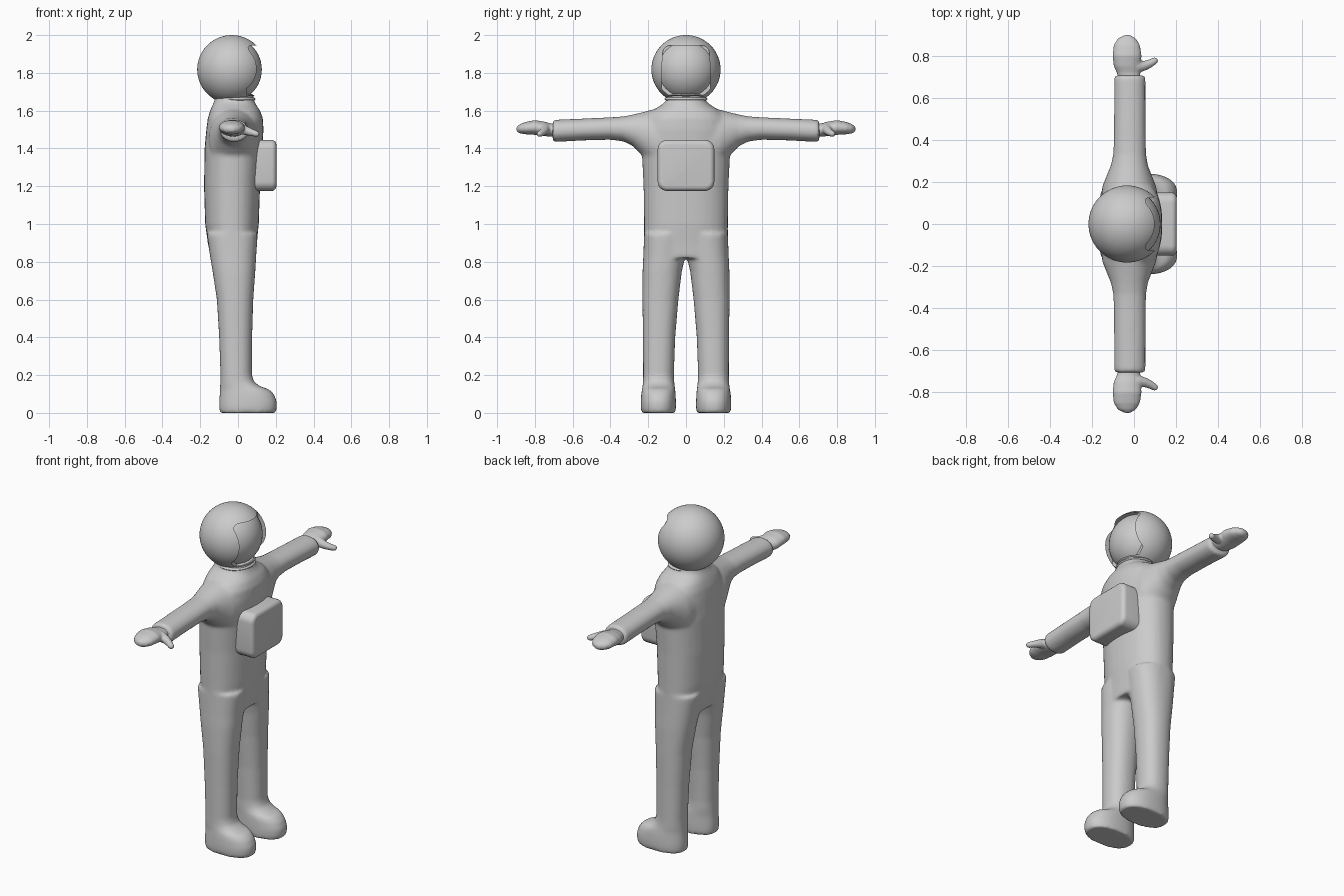
import bpy, bmesh, math
from mathutils import Matrix, Vector

if "Cube" in bpy.data.objects:
    bpy.data.objects.remove(bpy.data.objects["Cube"])

grey = bpy.data.materials.new("light_grey")
grey.diffuse_color = (0.6, 0.6, 0.6, 1)
grey.use_nodes = True
grey.node_tree.nodes["Principled BSDF"].inputs["Base Color"].default_value = grey.diffuse_color


def loft(bm, rings, axis, sign=1, power=2.3, n=32):
    """Closed tube of superellipse rings (t, x0, x1, b0, b1) along z or y."""
    loops = []
    for t, a0, a1, b0, b1 in rings:
        loop = []
        for i in range(n):
            ang = 2 * math.pi * i / n
            c, s = math.cos(ang), math.sin(ang)
            a = (a0 + a1) / 2 + (a1 - a0) / 2 * math.copysign(abs(c) ** (2 / power), c)
            b = (b0 + b1) / 2 + (b1 - b0) / 2 * math.copysign(abs(s) ** (2 / power), s)
            p = (a, sign * b, t) if axis == 'z' else (a, sign * t, b)
            loop.append(bm.verts.new(p))
        loops.append(loop)
    faces = [bm.faces.new(loops[0]), bm.faces.new(loops[-1][::-1])]
    for l0, l1 in zip(loops, loops[1:]):
        for i in range(n):
            j = (i + 1) % n
            faces.append(bm.faces.new((l0[i], l1[i], l1[j], l0[j])))
    bmesh.ops.recalc_face_normals(bm, faces=faces)


def ball(bm, centre, radii, seg=32):
    m = Matrix.Translation(centre) @ Matrix.Diagonal((*radii, 1))
    bmesh.ops.create_uvsphere(bm, u_segments=seg, v_segments=seg // 2, radius=1, matrix=m)


def box(bm, lo, hi):
    lo, hi = Vector(lo), Vector(hi)
    m = Matrix.Translation((lo + hi) / 2) @ Matrix.Diagonal((*(hi - lo), 1))
    return bmesh.ops.create_cube(bm, size=1, matrix=m)


def make(name, bm):
    me = bpy.data.meshes.new(name)
    bm.to_mesh(me)
    bm.free()
    me.materials.append(grey)
    ob = bpy.data.objects.new(name, me)
    bpy.context.collection.objects.link(ob)
    for p in me.polygons:
        p.use_smooth = True
    return ob


def fuse(ob, voxel, iterations):
    """Melt overlapping shells into one soft skin."""
    r = ob.modifiers.new("fuse", 'REMESH')
    r.mode = 'VOXEL'
    r.voxel_size = voxel
    r.use_smooth_shade = True
    s = ob.modifiers.new("soften", 'SMOOTH')
    s.factor = 0.5
    s.iterations = iterations


def sharpen(ob, angle):
    bpy.ops.object.select_all(action='DESELECT')
    ob.select_set(True)
    bpy.context.view_layer.objects.active = ob
    bpy.ops.object.shade_smooth_by_angle(angle=math.radians(angle))


# Suit: torso, legs with boots, and sleeves in one skin
bm = bmesh.new()
loft(bm, [(0.82, -.145, .095, -.225, .225), (0.9, -.16, .1, -.222, .222),
          (1.0, -.174, .11, -.222, .222), (1.2, -.18, .117, -.225, .225),
          (1.4, -.177, .13, -.235, .235), (1.5, -.168, .135, -.235, .235),
          (1.56, -.16, .132, -.215, .215), (1.6, -.148, .117, -.18, .18),
          (1.63, -.135, .097, -.13, .13), (1.65, -.125, .087, -.105, .105),
          (1.69, -.12, .08, -.1, .1)], 'z')
for sign in (1, -1):
    loft(bm, [(0, -.097, .2, .056, .236), (.025, -.1, .206, .053, .24),
              (.06, -.1, .206, .053, .24), (.1, -.097, .19, .055, .237),
              (.125, -.096, .165, .057, .233), (.142, -.095, .115, .06, .23),
              (.165, -.094, .085, .062, .228), (.2, -.093, .074, .064, .227),
              (.4, -.1, .075, .057, .228), (.6, -.112, .081, .04, .231),
              (.75, -.135, .092, .022, .23), (.82, -.147, .096, .005, .227),
              (.95, -.165, .105, .0, .222)], 'z', sign)
    loft(bm, [(.1, -.16, .12, 1.25, 1.62), (.18, -.15, .105, 1.3, 1.605),
              (.23, -.13, .085, 1.36, 1.592), (.28, -.11, .066, 1.412, 1.58),
              (.33, -.099, .058, 1.437, 1.57), (.4, -.096, .056, 1.446, 1.565),
              (.55, -.095, .055, 1.442, 1.558), (.69, -.095, .055, 1.434, 1.552),
              (.706, -.091, .051, 1.438, 1.548)], 'y', sign, 2.1)
fuse(make("suit", bm), 0.01, 8)

# Gloves: mitten with a forward thumb
for sign, side in ((1, "left"), (-1, "right")):
    bm = bmesh.new()
    loft(bm, [(.68, -.07, .03, 1.465, 1.53), (.72, -.083, .03, 1.463, 1.533),
              (.75, -.096, .032, 1.465, 1.542), (.8, -.102, .036, 1.472, 1.55),
              (.85, -.096, .028, 1.475, 1.54), (.88, -.078, .01, 1.48, 1.528),
              (.897, -.045, -.018, 1.49, 1.514)], 'y', sign, 2.1)
    for i in range(13):
        t = i / 12
        x = .015 + .082 * t
        y = .747 + .028 * t * t
        ball(bm, (x, sign * y, 1.503 - .026 * t),
             (.028 - .01 * t, .028 - .011 * t, .028 - .012 * t), 16)
    fuse(make(side + "_glove", bm), 0.006, 4)

# Helmet shell with a rounded face opening
bm = bmesh.new()
ball(bm, (-.033, 0, 1.818), (.183, .183, .182), 64)
helmet = make("helmet", bm)

bm = bmesh.new()
box(bm, (.045, -.132, 1.682), (.3, .132, 1.945))
for v in bm.verts:
    if v.co.z > 1.8:
        v.co.y *= .93
long_edges = [e for e in bm.edges if abs(e.verts[0].co.x - e.verts[1].co.x) > .1]
bmesh.ops.bevel(bm, geom=long_edges, offset=.04, segments=6, profile=.5, affect='EDGES')
cutter = make("face_cutter", bm)
cutter.hide_render = True

cut = helmet.modifiers.new("opening", 'BOOLEAN')
cut.operation = 'DIFFERENCE'
cut.object = cutter
bpy.context.view_layer.update()
baked = bpy.data.meshes.new_from_object(
    helmet.evaluated_get(bpy.context.evaluated_depsgraph_get()))
helmet.modifiers.clear()
helmet.data = baked
bpy.data.objects.remove(cutter)
sharpen(helmet, 35)

# Visor set back inside the opening
bm = bmesh.new()
ball(bm, (-.033, 0, 1.818), (.159, .168, .168), 48)
make("visor", bm)

# Chin lip and neck ring
bm = bmesh.new()
ball(bm, (-.005, 0, 1.662), (.098, .115, .018), 32)
make("chin_lip", bm)

# Chest pack
bm = bmesh.new()
box(bm, (.09, -.15, 1.175), (.203, .15, 1.445))
edges = [e for e in bm.edges if abs(e.verts[0].co.x - e.verts[1].co.x) > .05]
bmesh.ops.bevel(bm, geom=edges, offset=.05, segments=6, profile=.5, affect='EDGES')
front = [e for e in bm.edges if all(v.co.x > .2 for v in e.verts)]
bmesh.ops.bevel(bm, geom=front, offset=.025, segments=5, profile=.5, affect='EDGES')
pack = make("chest_pack", bm)
sharpen(pack, 40)
